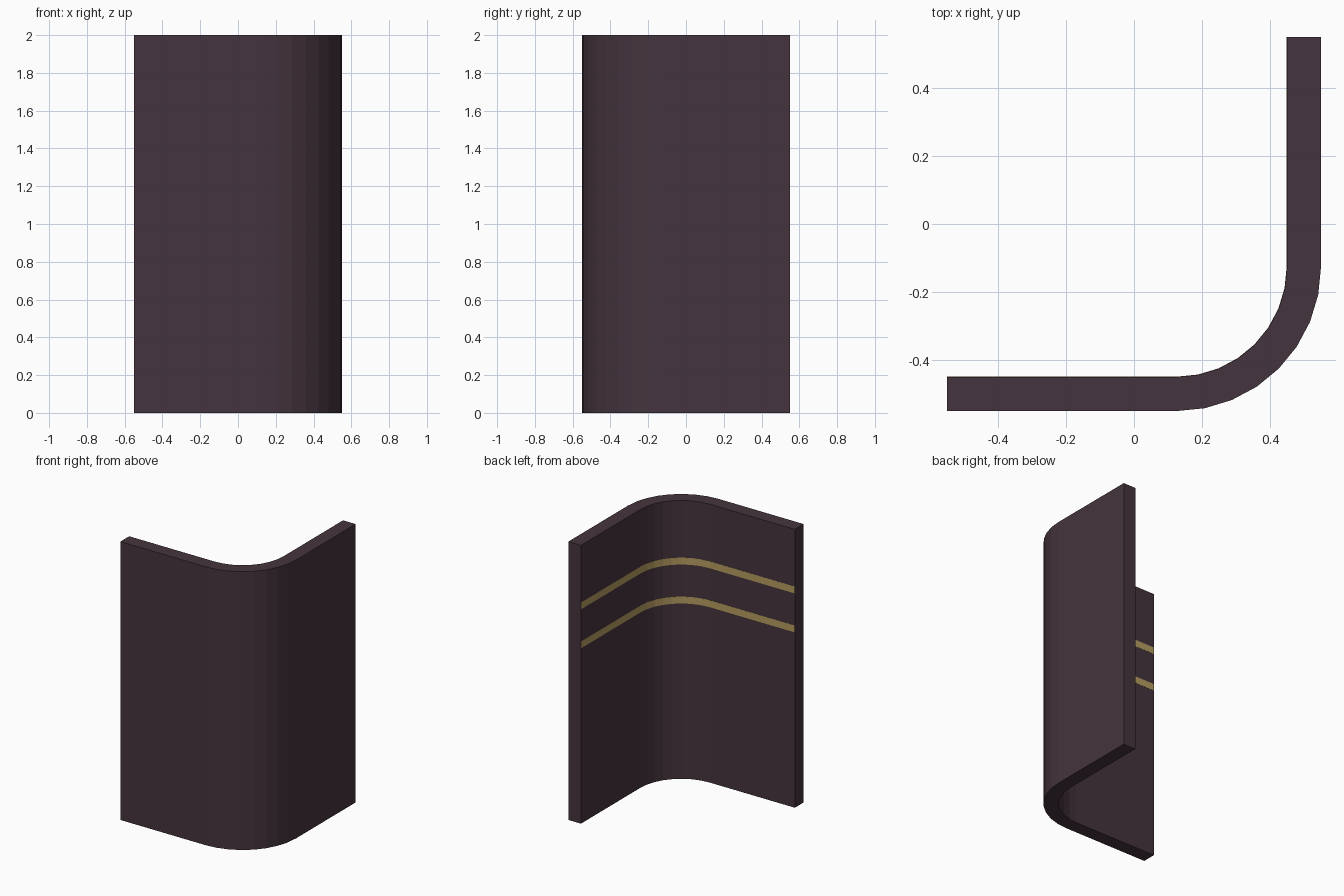
import bpy, bmesh, math

if "Cube" in bpy.data.objects:
    bpy.data.objects.remove(bpy.data.objects["Cube"])

HALF, THICK = 0.55, 0.10     # outer half-width and wall thickness
BEND = 0.125                 # where the straight walls meet the bend
R_OUT = HALF - BEND
SEGMENTS = 8


def material(name, color):
    m = bpy.data.materials.new(name)
    m.diffuse_color = color
    m.use_nodes = True
    m.node_tree.nodes["Principled BSDF"].inputs["Base Color"].default_value = m.diffuse_color
    return m


def rounded_l(inset):
    """L-shaped path with a rounded corner, inset from the outer surface."""
    r = R_OUT - inset
    pts = [(-HALF, -HALF + inset)]
    for i in range(SEGMENTS + 1):
        a = -math.pi / 2 + i * math.pi / 2 / SEGMENTS
        pts.append((BEND + r * math.cos(a), -BEND + r * math.sin(a)))
    pts.append((HALF - inset, HALF))
    return pts


def curved_slab(name, inset_a, inset_b, z0, z1, mat):
    """Solid between two insets of the L path, from z0 to z1."""
    bm = bmesh.new()
    rings = [[bm.verts.new((x, y, z)) for x, y in rounded_l(inset)]
             for inset, z in ((inset_a, z0), (inset_b, z0), (inset_b, z1), (inset_a, z1))]
    for k in range(4):
        a, b = rings[k], rings[(k + 1) % 4]
        for i in range(len(a) - 1):
            bm.faces.new((a[i], a[i + 1], b[i + 1], b[i]))
    for end in (0, -1):
        bm.faces.new([r[end] for r in rings])
    bmesh.ops.recalc_face_normals(bm, faces=bm.faces)
    me = bpy.data.meshes.new(name)
    bm.to_mesh(me)
    bm.free()
    me.materials.append(mat)
    ob = bpy.data.objects.new(name, me)
    bpy.context.collection.objects.link(ob)
    return ob


plum = material("dark_plum", (0.060, 0.034, 0.047, 1))
gold = material("dull_gold", (0.46, 0.33, 0.118, 1))

# Curved corner wall
curved_slab("corner_wall", 0, THICK, 0, 2, plum)

# Thin stripes on the inner face
for name, z in (("lower_stripe", 1.26), ("upper_stripe", 1.54)):
    curved_slab(name, THICK - 0.001, THICK + 0.001, z, z + 0.05, gold)
